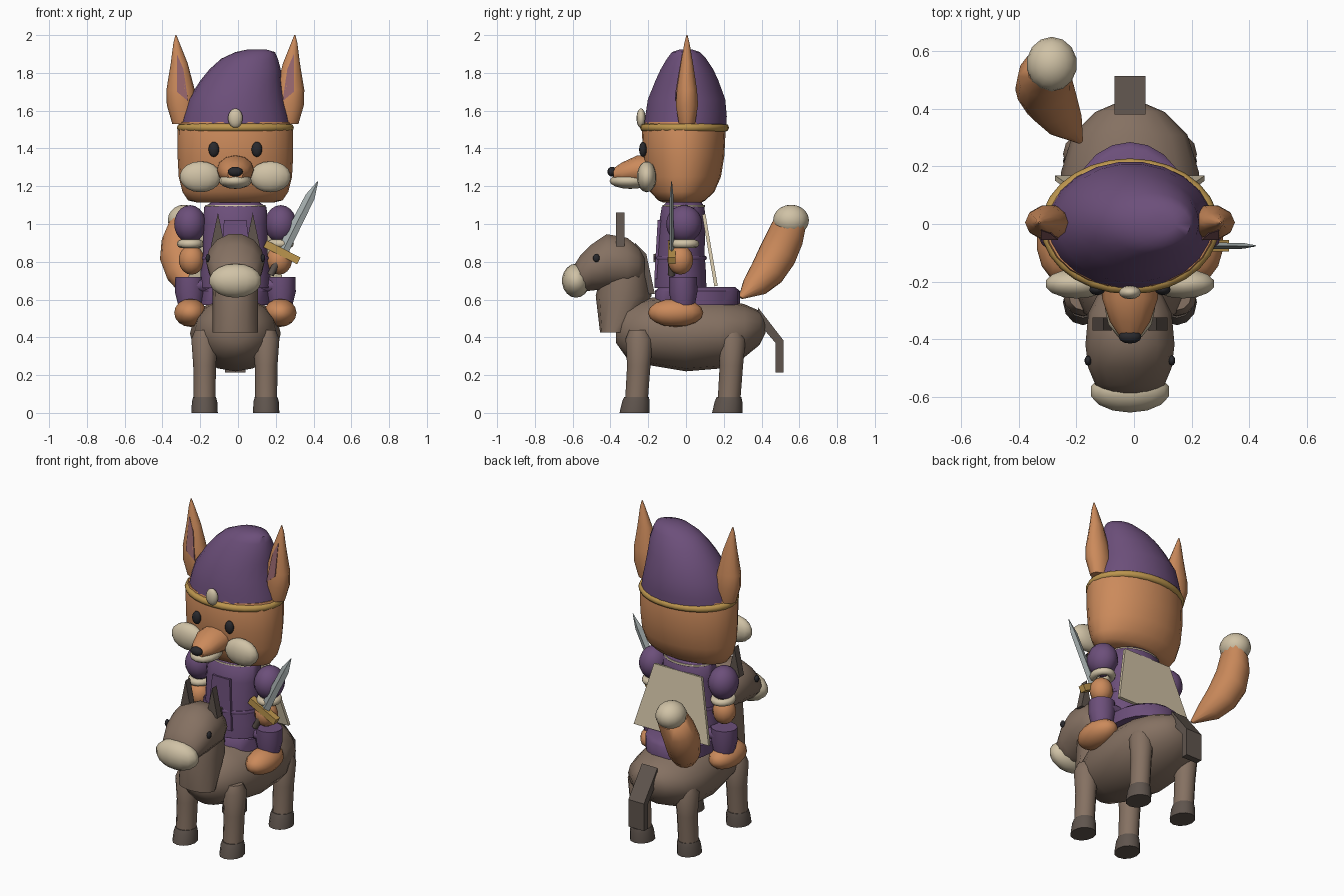
import bpy, bmesh, math
from mathutils import Vector, Matrix

if "Cube" in bpy.data.objects:
    bpy.data.objects.remove(bpy.data.objects["Cube"])


def mat(name, r, g, b):
    m = bpy.data.materials.new(name)
    m.diffuse_color = (r, g, b, 1)
    m.use_nodes = True
    m.node_tree.nodes["Principled BSDF"].inputs["Base Color"].default_value = m.diffuse_color
    return m


ORANGE = mat("orange_fur", .60, .255, .105)
PURPLE = mat("purple_cloth", .15, .078, .195)
BROWN = mat("brown_coat", .235, .165, .122)
DARK = mat("dark_brown", .115, .09, .075)
CREAM = mat("cream", .63, .54, .38)
GOLD = mat("gold", .50, .30, .075)
BLACK = mat("black", .022, .022, .026)
STEEL = mat("steel", .38, .43, .43)
MAUVE = mat("mauve", .30, .13, .15)


def finish(name, bm, m, angle=40):
    bmesh.ops.recalc_face_normals(bm, faces=bm.faces)
    me = bpy.data.meshes.new(name)
    bm.to_mesh(me)
    bm.free()
    me.materials.append(m)
    ob = bpy.data.objects.new(name, me)
    bpy.context.collection.objects.link(ob)
    if angle:
        bpy.ops.object.select_all(action='DESELECT')
        bpy.context.view_layer.objects.active = ob
        ob.select_set(True)
        bpy.ops.object.shade_smooth_by_angle(angle=math.radians(angle))
    return ob


def ball(name, loc, radii, m, seg=16, rings=10, rot=None):
    bm = bmesh.new()
    bmesh.ops.create_uvsphere(bm, u_segments=seg, v_segments=rings, radius=1)
    mx = Matrix.Translation(loc) @ (rot or Matrix()) @ Matrix.Diagonal((*radii, 1))
    bm.transform(mx)
    return finish(name, bm, m, 60)


def loft(name, rings, m, axis='Z', n=14, angle=50):
    """Skin rings of (centre, radius_u, radius_v); axis is 'X', 'Y', 'Z' or a vector."""
    a = {'X': Vector((1, 0, 0)), 'Y': Vector((0, 1, 0)), 'Z': Vector((0, 0, 1))}.get(axis, axis) \
        if isinstance(axis, str) else Vector(axis).normalized()
    u = Vector((1, 0, 0)) if abs(a.x) < .9 else Vector((0, 1, 0))
    u = (u - a * u.dot(a)).normalized()
    v = a.cross(u)
    bm = bmesh.new()
    rows = []
    for c, ru, rv in rings:
        rows.append([bm.verts.new(Vector(c) + u * ru * math.cos(t) + v * rv * math.sin(t))
                     for t in (2 * math.pi * i / n for i in range(n))])
    for r0, r1 in zip(rows, rows[1:]):
        for i in range(n):
            j = (i + 1) % n
            bm.faces.new((r0[i], r0[j], r1[j], r1[i]))
    bm.faces.new(rows[0])
    bm.faces.new(rows[-1])
    return finish(name, bm, m, angle)


def slab(name, outline, thick, m, mx=None):
    """Extrude a flat outline of 3D points by a thickness vector."""
    bm = bmesh.new()
    f = bm.faces.new([bm.verts.new(p) for p in outline])
    g = bmesh.ops.extrude_face_region(bm, geom=[f])['geom']
    bmesh.ops.translate(bm, vec=thick, verts=[e for e in g if isinstance(e, bmesh.types.BMVert)])
    if mx:
        bm.transform(mx)
    return finish(name, bm, m, 0)


def torus(name, loc, rx, ry, minor, m, n=28, k=8):
    bm = bmesh.new()
    rows = []
    for i in range(n):
        t = 2 * math.pi * i / n
        rows.append([bm.verts.new((loc[0] + (rx + minor * math.cos(p)) * math.cos(t),
                                   loc[1] + (ry + minor * math.cos(p)) * math.sin(t),
                                   loc[2] + minor * math.sin(p)))
                     for p in (2 * math.pi * j / k for j in range(k))])
    for i in range(n):
        a, b = rows[i], rows[(i + 1) % n]
        for j in range(k):
            bm.faces.new((a[j], b[j], b[(j + 1) % k], a[(j + 1) % k]))
    return finish(name, bm, m, 60)


# --- mount: barrel, neck, head
loft("mount_body", [((0, y, z), rx, rz) for y, z, rx, rz in (
    (-.37, .43, .07, .06), (-.31, .43, .16, .145), (-.18, .43, .215, .18), (0, .42, .24, .2),
    (.18, .42, .24, .185), (.31, .435, .2, .14), (.39, .45, .12, .09), (.42, .46, .05, .04))], BROWN, 'Y', 16)
loft("mount_neck", [((0, -.385, .425), .12, .07), ((0, -.33, .62), .12, .148),
                    ((0, -.33, .74), .12, .12), ((0, -.33, .86), .1, .09)], BROWN, n=12)
loft("mount_head", [((0, y, z), rx, rz) for y, z, rx, rz in (
    (-.60, .71, .07, .06), (-.56, .735, .12, .10), (-.50, .77, .145, .125), (-.42, .80, .155, .15),
    (-.31, .79, .145, .14), (-.25, .78, .115, .1), (-.22, .78, .06, .05))], BROWN, 'Y', 14)
ball("mount_muzzle", (0, -.582, .70), (.142, .075, .09), CREAM, 14, 9)
slab("mount_mane", [(-.04, -.27, .90), (-.04, -.21, .84), (-.04, -.165, .63), (-.04, -.25, .63)],
     (.08, 0, 0), DARK)
slab("mount_tail", [(-.054, .38, .56), (-.054, .515, .385), (-.054, .515, .215),
                    (-.054, .474, .215), (-.054, .474, .37), (-.054, .38, .48)], (.108, 0, 0), DARK)
for s in (-1, 1):
    side = "left" if s > 0 else "right"
    slab(f"mount_ear_{side}", [(s * .055, -.37, .88), (s * .13, -.37, .88), (s * .092, -.37, 1.06)],
         (0, .045, 0), DARK)
    ball(f"mount_eye_{side}", (s * .146, -.475, .82), (.012, .018, .022), BLACK, 10, 6)
    # legs and hooves
    for part, y in (("front", -.25), ("rear", .24)):
        x = s * .163
        loft(f"mount_{part}_leg_{side}", [((x, y - .012, .07), .058, .06), ((x, y, .25), .06, .062),
                                          ((x, y + .003, .39), .07, .073), ((x, y, .44), .05, .05)], BROWN, n=12)
        loft(f"mount_{part}_hoof_{side}", [((x, y - .022, 0), .07, .08), ((x, y - .015, .06), .067, .073),
                                           ((x, y - .012, .085), .06, .065)], DARK, n=12)

# --- saddle, rider legs and tunic
loft("saddle", [((0, .06, .57), .2, .225), ((0, .06, .645), .2, .225), ((0, .06, .667), .17, .2)], PURPLE, n=20)
loft("tunic", [((0, -.03, .66), .185, .14), ((0, -.03, .74), .185, .138), ((0, -.03, .85), .17, .13),
               ((0, -.02, 1.0), .172, .125), ((0, -.015, 1.09), .165, .115), ((0, -.01, 1.12), .12, .09)], PURPLE, n=18)
slab("tunic_flap", [(-.06, -.15, 1.02), (.06, -.15, 1.02), (.085, -.168, .71), (-.085, -.168, .71)],
     (0, .02, 0), PURPLE)
slab("buckle", [(-.02, -.173, .80), (.02, -.173, .80), (.02, -.173, .84), (-.02, -.173, .84)],
     (0, .015, 0), DARK)
torus("belt", (0, -.03, .82), .172, .13, .012, PURPLE, 20, 6)
torus("collar", (0, -.012, 1.095), .155, .108, .006, CREAM, 24, 6)
# cape panel on the back
slab("cape", [(-.165, .085, 1.05), (.165, .085, 1.05), (.26, .15, .67), (-.26, .15, .67)], (0, .018, .003), CREAM)
for s in (-1, 1):
    side = "left" if s > 0 else "right"
    x = s * .24
    loft(f"trouser_leg_{side}", [((x, -.015, .56), .06, .06), ((x, -.015, .64), .08, .075),
                                 ((x, -.015, .72), .078, .074)], PURPLE, n=12)
    loft(f"thigh_{side}", [((s * .08, -.01, .675), .06, .045), ((s * .25, -.015, .675), .07, .045)],
         PURPLE, 'X', 12)
    ball(f"foot_{side}", (s * .238, -.055, .53), (.088, .147, .075), ORANGE, 14, 8)
    # arms
    ball(f"sleeve_{side}", (s * .24, -.01, 1.0), (.086, .095, .1), PURPLE, 14, 10)
    torus(f"cuff_{side}", (s * .238, -.01, .895), .05, .058, .022, CREAM, 16, 8)
    ball(f"hand_{side}", (s * .232, -.03, .81), (.068, .068, .078), ORANGE, 12, 9)

# --- sword held in the left hand
mx = Matrix.Translation((.247, -.076, .85)) @ Matrix.Rotation(math.radians(26.8), 4, 'Y')
blade = loft("sword_blade", [((0, 0, 0), .031, .012), ((0, 0, .33), .026, .01), ((0, 0, .42), .002, .002)],
             STEEL, n=4, angle=0)
grip = loft("sword_grip", [((0, 0, -.135), .018, .018), ((0, 0, 0), .018, .018)], DARK, n=8)
guard = slab("sword_guard", [(-.1, -.02, -.02), (.1, -.02, -.02), (.1, -.02, .02), (-.1, -.02, .02)], (0, .04, 0), GOLD)
for ob in (blade, grip, guard):
    ob.data.transform(mx)

# --- rider head and face
loft("head", [((0, y, z), rx, ry) for y, z, rx, ry in (
    (-.02, 1.113, .20, .10), (-.022, 1.125, .25, .125), (-.02, 1.17, .28, .17), (-.015, 1.25, .3, .2),
    (-.012, 1.36, .306, .215), (-.012, 1.5, .305, .222), (-.01, 1.54, .29, .21))], ORANGE, n=24)
loft("snout", [((0, -.17, 1.285), .1, .082), ((0, -.26, 1.287), .097, .075), ((0, -.34, 1.27), .07, .055),
               ((0, -.385, 1.262), .04, .032)], ORANGE, 'Y', 12)
ball("chin", (0, -.295, 1.228), (.087, .11, .042), CREAM, 12, 8)
ball("nose", (0, -.392, 1.277), (.04, .024, .026), BLACK, 12, 8)
for s in (-1, 1):
    side = "left" if s > 0 else "right"
    ball(f"cheek_{side}", (s * .185, -.208, 1.25), (.112, .052, .082), CREAM, 14, 9)
    ball(f"eye_{side}", (s * .114, -.228, 1.395), (.028, .02, .04), BLACK, 12, 9)
    # tall pointed ears with an inner patch
    loft(f"ear_{side}", [((s * x, .005, z), rx, ry) for x, z, rx, ry in (
        (.268, 1.53, .066, .045), (.283, 1.63, .08, .062), (.29, 1.71, .075, .056),
        (.297, 1.85, .045, .034), (.312, 1.96, .016, .014), (.315, 2.0, .003, .003))], ORANGE, n=10)
    slab(f"inner_ear_{side}", [(s * .25, -.056, 1.65), (s * .31, -.056, 1.70),
                               (s * .31, -.022, 1.90), (s * .275, -.034, 1.82)], (0, .009, 0), MAUVE)

# --- slouched cap with band and bead
loft("cap", [((x, y, z), rx, ry) for x, y, z, rx, ry in (
    (0, -.005, 1.5, .292, .222), (.002, 0, 1.57, .28, .218), (.005, .003, 1.66, .255, .207),
    (.03, .005, 1.76, .215, .168), (.052, .005, 1.82, .188, .14), (.075, .003, 1.875, .15, .105),
    (.105, 0, 1.91, .105, .075), (.115, 0, 1.925, .045, .03))], PURPLE, n=22)
torus("cap_band", (0, -.008, 1.51), .288, .214, .022, GOLD)
ball("cap_bead", (0, -.238, 1.56), (.039, .024, .052), CREAM, 12, 9)

# --- bushy tail with a pale tip
loft("fox_tail", [(c, r, r) for c, r in (
    ((-.175, .29, .61), .012), ((-.235, .365, .67), .07), ((-.275, .43, .745), .094),
    ((-.3, .485, .84), .104), ((-.295, .53, .94), .1), ((-.275, .555, 1.01), .088))],
     ORANGE, (-.3, .5, .8), 14)
ball("tail_tip", (-.272, .556, 1.02), (.088, .095, .082), CREAM, 14, 10)

# the figure sits slightly off centre because of the sword
for ob in bpy.data.objects:
    ob.location.x -= .014
